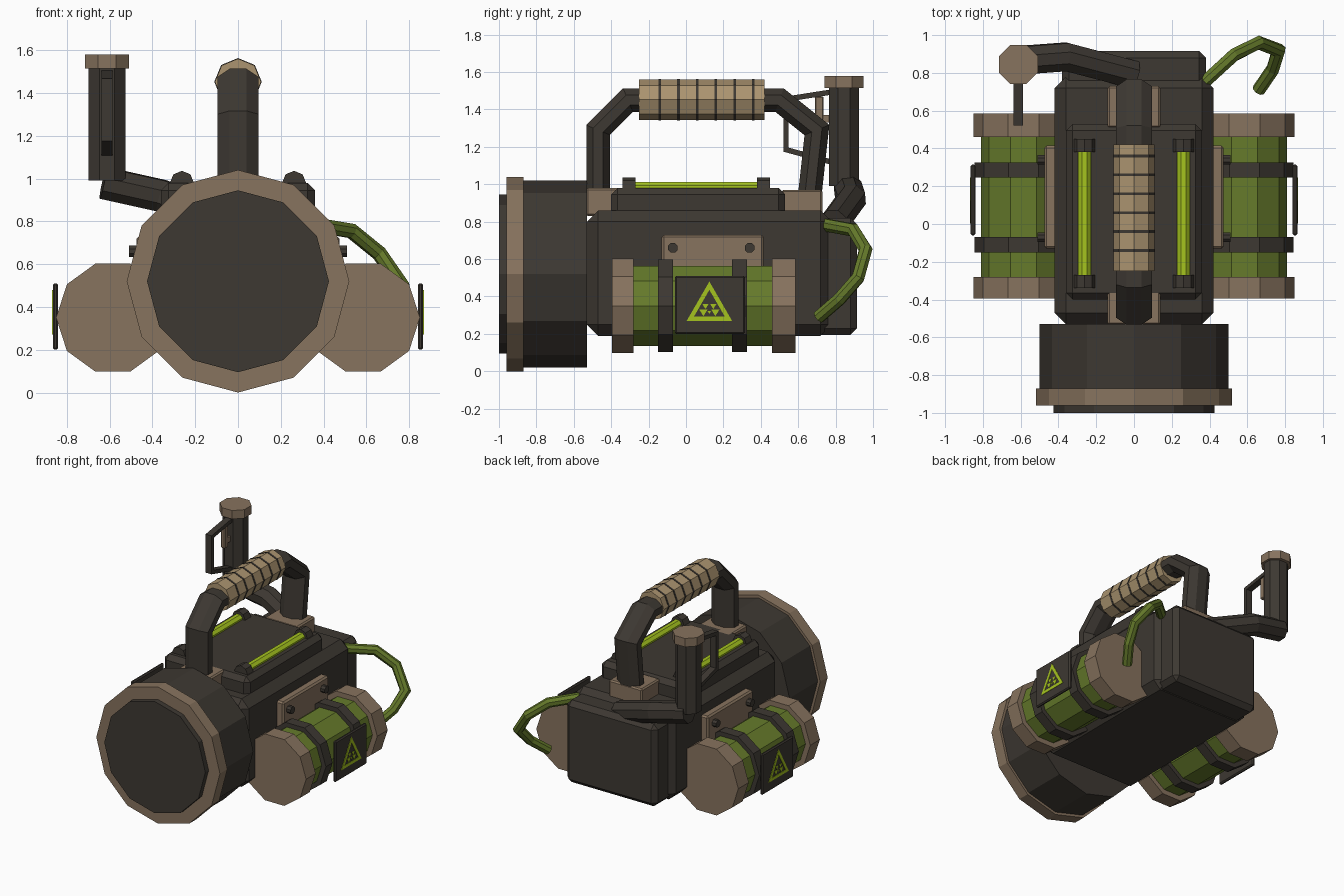
import bpy, bmesh, math
from mathutils import Vector, Matrix

if "Cube" in bpy.data.objects:
    bpy.data.objects.remove(bpy.data.objects["Cube"])


def mat(name, hexcol):
    m = bpy.data.materials.new(name)
    rgb = [int(hexcol[i:i + 2], 16) / 255 for i in (0, 2, 4)]
    m.diffuse_color = [((c + 0.055) / 1.055) ** 2.4 for c in rgb] + [1]
    m.use_nodes = True
    m.node_tree.nodes["Principled BSDF"].inputs["Base Color"].default_value = m.diffuse_color
    return m


DARK = mat("dark_metal", "3d3832")
BROWN = mat("brown_metal", "87735e")
TAN = mat("tan_wrap", "ab9470")
GREEN = mat("canister_green", "667b2b")
LIME = mat("glow_lime", "a5c31f")


def finish(bm, name, m):
    bmesh.ops.recalc_face_normals(bm, faces=bm.faces)
    me = bpy.data.meshes.new(name)
    bm.to_mesh(me)
    bm.free()
    me.materials.append(m)
    ob = bpy.data.objects.new(name, me)
    bpy.context.collection.objects.link(ob)
    return ob


def box(name, lo, hi, m, bevel=0):
    bm = bmesh.new()
    lo, hi = Vector(lo), Vector(hi)
    bmesh.ops.create_cube(bm, size=1, matrix=Matrix.Translation((lo + hi) / 2) @ Matrix.Diagonal((*(hi - lo), 1)))
    if bevel:
        bmesh.ops.bevel(bm, geom=bm.edges[:], offset=bevel, segments=1, affect='EDGES')
    return finish(bm, name, m)


def sweep(name, pts, ru, rv, ref, m, n=8, turn=0.5):
    """Mitred n-sided tube through pts; ref fixes the direction of radius ru."""
    bm = bmesh.new()
    pts = [Vector(p) for p in pts]
    u, rings = Vector(ref), []
    for i, p in enumerate(pts):
        a = (p - pts[i - 1]).normalized() if i else (pts[1] - p).normalized()
        b = (pts[i + 1] - p).normalized() if i < len(pts) - 1 else a
        t = (a + b).normalized()
        u = (u - t * u.dot(t)).normalized()
        v = t.cross(u)
        bend = b - a
        k = 1 / max(t.dot(a), 0.5) - 1
        ring = []
        for j in range(n):
            ang = 2 * math.pi * (j + turn) / n
            o = u * ru * math.cos(ang) + v * rv * math.sin(ang)
            if bend.length > 1e-4:
                d = bend.normalized()
                o += d * o.dot(d) * k
            ring.append(bm.verts.new(p + o))
        rings.append(ring)
    for r, s in zip(rings, rings[1:]):
        for j in range(n):
            bm.faces.new((r[j], r[(j + 1) % n], s[(j + 1) % n], s[j]))
    bm.faces.new(rings[0])
    bm.faces.new(rings[-1])
    return finish(bm, name, m)


def drum(name, x, z, y0, y1, r, n, m, turn=0):
    return sweep(name, [(x, y0, z), (x, y1, z)], r, r, (1, 0, 0), m, n, turn)


def plates(name, polys, x0, x1, m):
    """Thin plates from (y, z) outlines."""
    bm = bmesh.new()
    for poly in polys:
        a = [bm.verts.new((x0, *p)) for p in poly]
        b = [bm.verts.new((x1, *p)) for p in poly]
        bm.faces.new(a)
        bm.faces.new(b[::-1])
        for i in range(len(a)):
            j = (i + 1) % len(a)
            bm.faces.new((a[i], b[i], b[j], a[j]))
    return finish(bm, name, m)


# front lamp head
drum("lamp_housing", 0, 0.52, -0.9, -0.53, 0.5, 12, DARK)
drum("lamp_rim", 0, 0.52, -0.96, -0.87, 0.52, 12, BROWN)
drum("lamp_face", 0, 0.52, -1.0, -0.95, 0.425, 12, DARK)

# body
box("body", (-0.42, -0.53, 0.19), (0.42, 0.78, 0.86), DARK, 0.06)
box("body_rear", (-0.38, 0.6, 0.195), (0.38, 0.915, 0.82), DARK, 0.035)
box("top_deck", (-0.36, -0.4, 0.82), (0.36, 0.53, 0.98), DARK, 0.035)

# carrying handle
box("handle_foot_front", (-0.14, -0.535, 0.83), (0.14, -0.32, 0.98), BROWN, 0.01)
box("handle_foot_rear", (-0.14, 0.51, 0.84), (0.14, 0.73, 0.97), BROWN, 0.01)
c8 = math.cos(math.pi / 8)
sweep("handle_bar", [(0, -0.47, 0.88), (0, -0.47, 1.29), (0, -0.31, 1.45), (0, 0.5, 1.45),
                     (0, 0.7, 1.29), (0, 0.655, 0.88)], 0.095 / c8, 0.063 / c8, (1, 0, 0), DARK)
drum("handle_grip", 0, 1.452, -0.25, 0.42, 0.108, 8, TAN, 0)
for i in range(6):
    y = -0.14 + 0.1 * i
    drum("grip_band", 0, 1.452, y - 0.007, y + 0.007, 0.111, 8, DARK, 0)

for s in (-1, 1):
    # light tubes on the deck
    drum("light_tube", s * 0.262, 0.978, -0.28, 0.4, 0.037, 8, LIME, 0.5)
    for y in (-0.34, 0.38):
        drum("tube_socket", s * 0.262, 0.98, y, y + 0.07, 0.056, 8, DARK, 0)

    # side canister
    cx, cz = s * 0.585, 0.35
    drum("canister", cx, cz, -0.35, 0.55, 0.225, 10, GREEN)
    for y0, y1 in ((-0.395, -0.28), (0.46, 0.585)):
        drum("canister_cap", cx, cz, y0, y1, 0.265, 10, BROWN)
    for y in (-0.15, 0.245):
        drum("canister_strap", cx, cz, y, y + 0.08, 0.26, 10, DARK)

    # mounting bracket with bolts
    xs = sorted((s * 0.40, s * 0.475))
    box("bracket", (xs[0], -0.13, 0.45), (xs[1], 0.415, 0.73), BROWN, 0.012)
    for y in (-0.07, 0.34):
        sweep("bracket_bolt", [(s * 0.46, y, 0.66), (s * 0.495, y, 0.66), (s * 0.51, y, 0.66)],
              0.028, 0.028, (0, 1, 0), DARK, 8)

    # warning label
    xs = sorted((s * 0.84, s * 0.865))
    box("label_plate", (xs[0], -0.06, 0.2), (xs[1], 0.315, 0.51), DARK, 0.008)
    ly, lz = 0.125, 0.34
    out = [(ly + 0.14 * math.cos(a), lz + 0.14 * math.sin(a)) for a in (math.pi / 2, math.pi * 7 / 6, math.pi * 11 / 6)]
    inn = [(ly + 0.68 * (p[0] - ly), lz + 0.68 * (p[1] - lz)) for p in out]
    polys = [(out[i], out[(i + 1) % 3], inn[(i + 1) % 3], inn[i]) for i in range(3)]
    for dy, dz, w in ((-0.021, 0.025, 0.017), (0.021, 0.025, 0.017), (-0.032, -0.005, 0.022),
                      (0.032, -0.005, 0.022), (0, -0.012, 0.01)):
        y, z = ly + dy, lz + dz - 0.005
        polys.append(((y - w, z), (y + w, z), (y, z - 1.6 * w)))
    plates("label_triangle", polys, s * 0.862, s * 0.868, LIME)

# rear side grip on its arm
gx, gy = -0.612, 0.845
sweep("side_arm", [(0.0, 0.79, 0.79), (-0.36, 0.885, 0.92), (-0.63, 0.865, 0.98)],
      0.08, 0.08, (0, 0, 1), DARK)
sweep("side_grip", [(gx, gy, 0.99), (gx, gy, 1.53)], 0.093, 0.086, (1, 0, 0), DARK)
sweep("side_grip_cap", [(gx, gy, 1.515), (gx, gy, 1.58)], 0.112, 0.112, (1, 0, 0), BROWN)
sweep("trigger_guard", [(gx, 0.79, 1.495), (gx, 0.535, 1.455), (gx, 0.535, 1.185), (gx, 0.79, 1.115)],
      0.035, 0.02, (1, 0, 0), DARK, 4)
box("trigger", (gx - 0.018, 0.69, 1.3), (gx + 0.018, 0.735, 1.47), BROWN, 0.006)
box("trigger_mount", (gx - 0.014, 0.7, 1.33), (gx + 0.014, 0.79, 1.37), BROWN)

# feed hose
sweep("hose", [(0.35, 0.73, 0.785), (0.53, 0.895, 0.755), (0.66, 0.96, 0.65), (0.765, 0.92, 0.5),
               (0.735, 0.82, 0.385), (0.66, 0.71, 0.29)], 0.036, 0.036, (0, 0, 1), GREEN, 8)
